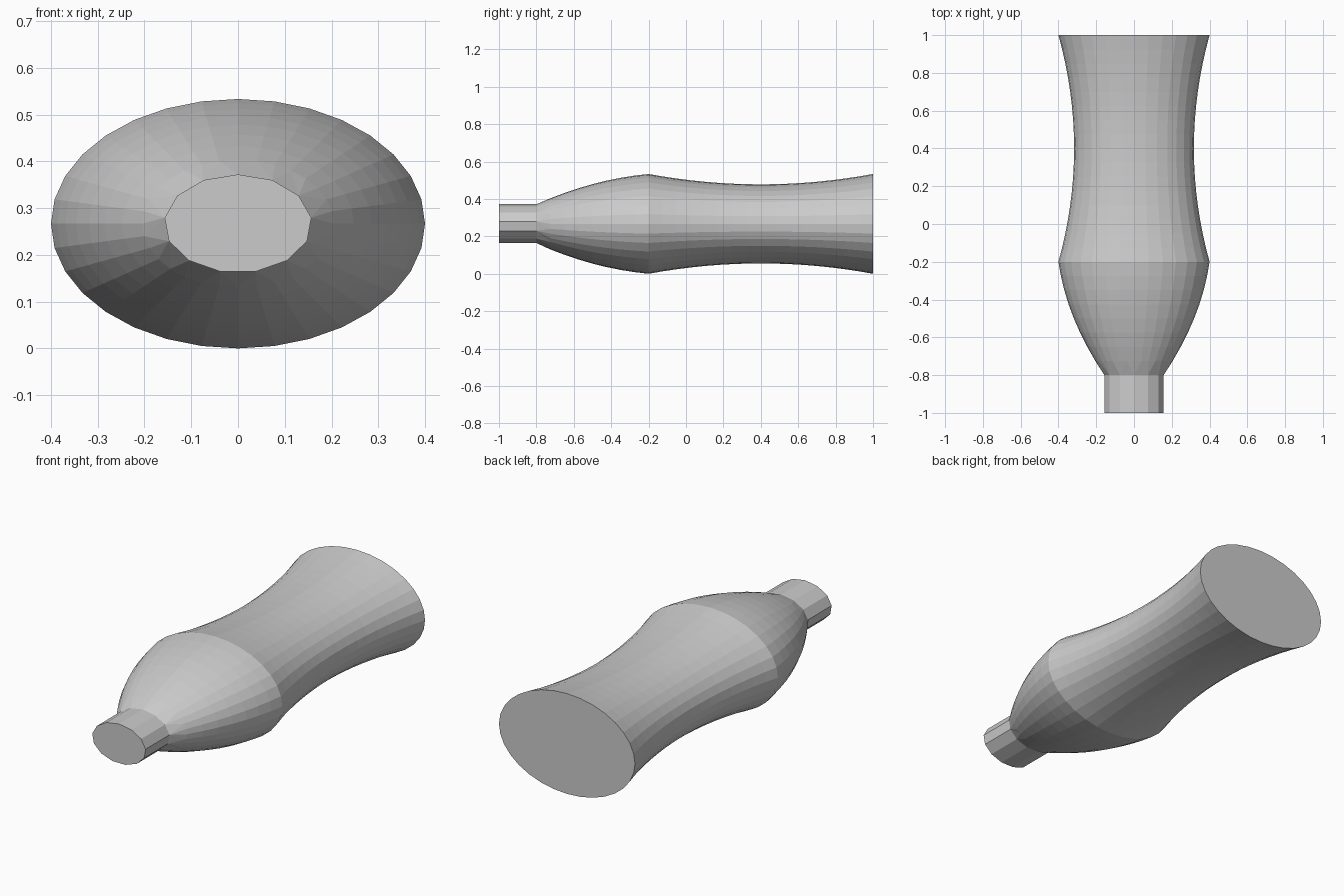
import bpy, bmesh
from math import cos, sin, pi

if "Cube" in bpy.data.objects:
    bpy.data.objects.remove(bpy.data.objects["Cube"])

ASPECT = 2 / 3          # oval cross-section, flatter in z
CENTRE_Z = 0.4 * ASPECT
NECK_SIDES, BODY_SIDES = 13, 32
bm = bmesh.new()


def ring(y, radius, sides):
    verts = []
    for i in range(sides):
        a = pi / 2 + 2 * pi * i / sides
        verts.append(bm.verts.new((radius * cos(a), y,
                                   CENTRE_Z + radius * ASPECT * sin(a))))
    edges = [bm.edges.new((verts[i], verts[(i + 1) % sides])) for i in range(sides)]
    return verts, edges


def skin(a, b):
    n = len(a)
    for i in range(n):
        j = (i + 1) % n
        bm.faces.new((a[i], a[j], b[j], b[i]))


def shoulder(t):
    return 0.157 + 0.243 * t + 0.16 * t * (1 - t)


def waist(t):
    return 0.317 + 0.083 * (2 * t - 1) ** 2


# Coarse oval neck
tip, _ = ring(-1.0, 0.158, NECK_SIDES)
collar, collar_edges = ring(-0.8, 0.158, NECK_SIDES)
skin(tip, collar)
bm.faces.new(tip)

# Bulging shoulder, then the waisted body
profile = [(-0.8 + 0.6 * i / 8, shoulder(i / 8)) for i in range(1, 9)]
profile += [(-0.2 + 1.2 * i / 16, waist(i / 16)) for i in range(1, 17)]
rings = [ring(y, r, BODY_SIDES) for y, r in profile]
for (a, _), (b, _) in zip(rings, rings[1:]):
    skin(a, b)
bm.faces.new(rings[-1][0])

# Join the coarse neck to the finer body
bmesh.ops.bridge_loops(bm, edges=collar_edges + rings[0][1])
bmesh.ops.recalc_face_normals(bm, faces=bm.faces)

mesh = bpy.data.meshes.new("bottle_body")
bm.to_mesh(mesh)
bm.free()
bpy.context.collection.objects.link(bpy.data.objects.new("bottle_body", mesh))
